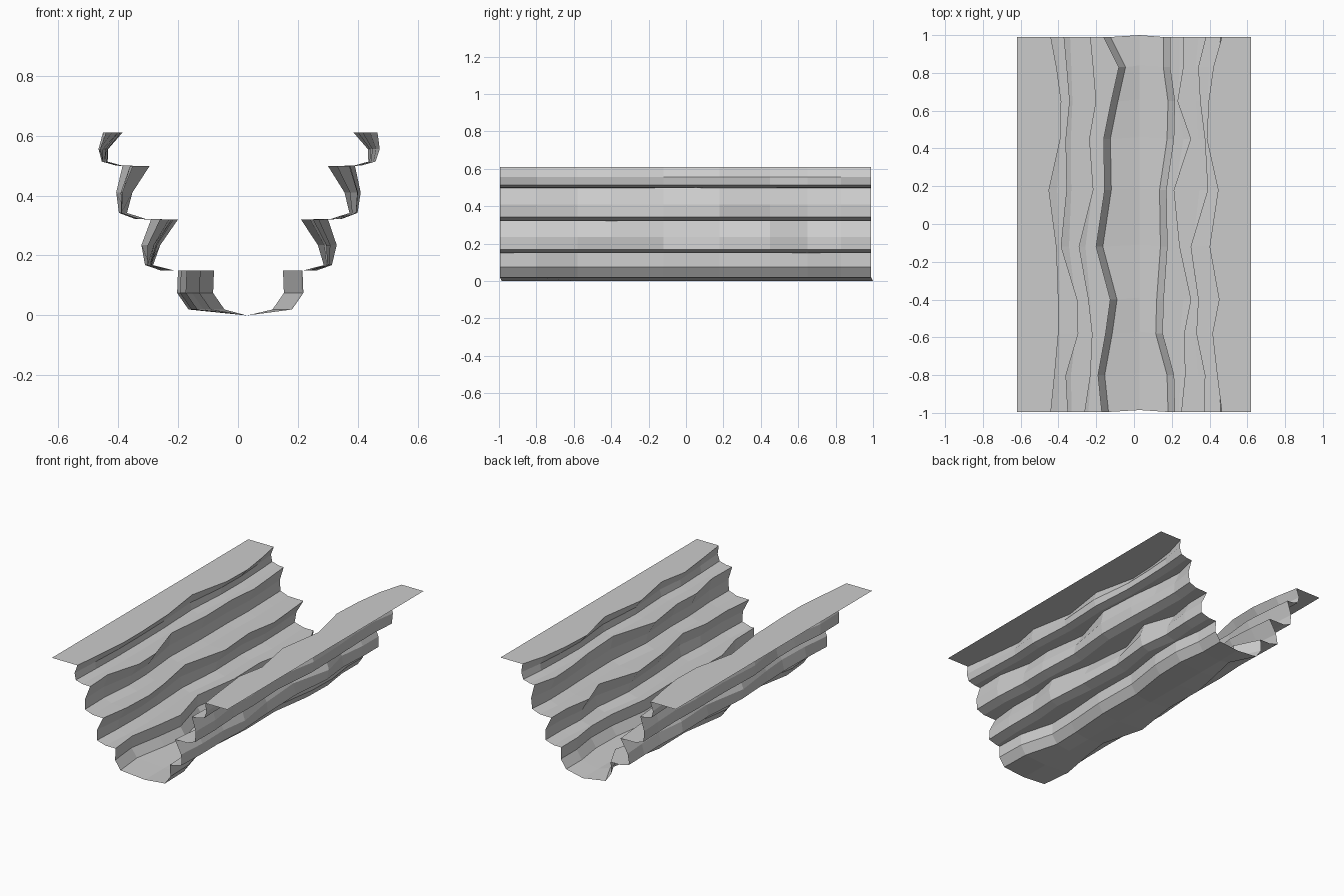
import bpy, bmesh

if "Cube" in bpy.data.objects:
    bpy.data.objects.remove(bpy.data.objects["Cube"])

# Positions of the cross-sections along the canyon
ROWS = [0.99, .83, .65, .45, .18, -.12, -.4, -.58, -.8, -0.995]

# Distance of each ledge lip from the centre line, lowest ledge first
LEFT = [
    [.16, .08, .12, .16, .155, .20, .125, .15, .19, .17],
    [.23, .215, .20, .235, .215, .29, .24, .22, .23, .26],
    [.37, .355, .34, .36, .355, .385, .30, .295, .36, .35],
    [.44, .41, .385, .39, .45, .41, .40, .40, .42, .44],
]
RIGHT = [
    [.19, .19, .215, .21, .17, .175, .155, .15, .21, .215],
    [.26, .26, .23, .30, .21, .24, .30, .265, .27, .25],
    [.38, .34, .35, .375, .39, .30, .34, .33, .375, .37],
    [.465, .42, .395, .385, .445, .40, .45, .415, .44, .465],
]

# Upper terraces: mean lip, then (centre distance, share of lip wobble, height)
TERRACES = [
    (.24, [(.232, .5, .15), (.295, .3, .168), (.287, .7, .235), (.24, 1, .32)]),
    (.345, [(.328, .4, .322), (.385, .3, .342), (.382, .6, .41), (.345, 1, .498)]),
    (.42, [(.398, .3, .50), (.445, .3, .513), (.45, .5, .555), (.42, 1, .61)]),
]
RIM = .62


def side_profile(lips, i):
    """Points from the foot of the wall out to the rim."""
    low = lips[0][i]
    pts = [(low - .035, .02), (low + .003, .075), (low, .15)]
    for (mean, steps), lip in zip(TERRACES, lips[1:]):
        wobble = lip[i] - mean
        pts += [(c + k * wobble, z) for c, k, z in steps]
    return pts + [(RIM, .61)]


# Canyon sheet: scalloped walls, ledges, floor and flat rims
bm = bmesh.new()
rings = []
for i, y in enumerate(ROWS):
    left = [(-x, y, z) for x, z in reversed(side_profile(LEFT, i))]
    right = [(x, y, z) for x, z in side_profile(RIGHT, i)]
    floor = [(.03, y + .01, 0)]
    rings.append([bm.verts.new(p) for p in left + floor + right])
for a, b in zip(rings, rings[1:]):
    for j in range(len(a) - 1):
        bm.faces.new((a[j], b[j], b[j + 1], a[j + 1]))
bm.normal_update()
# Floor faces look upward
mid = len(rings[0]) // 2
floor_face = next(f for f in bm.faces if rings[0][mid] in f.verts)
if floor_face.normal.z < 0:
    bmesh.ops.reverse_faces(bm, faces=bm.faces[:])

mesh = bpy.data.meshes.new("canyon")
bm.to_mesh(mesh)
bm.free()
canyon = bpy.data.objects.new("canyon", mesh)
bpy.context.collection.objects.link(canyon)
